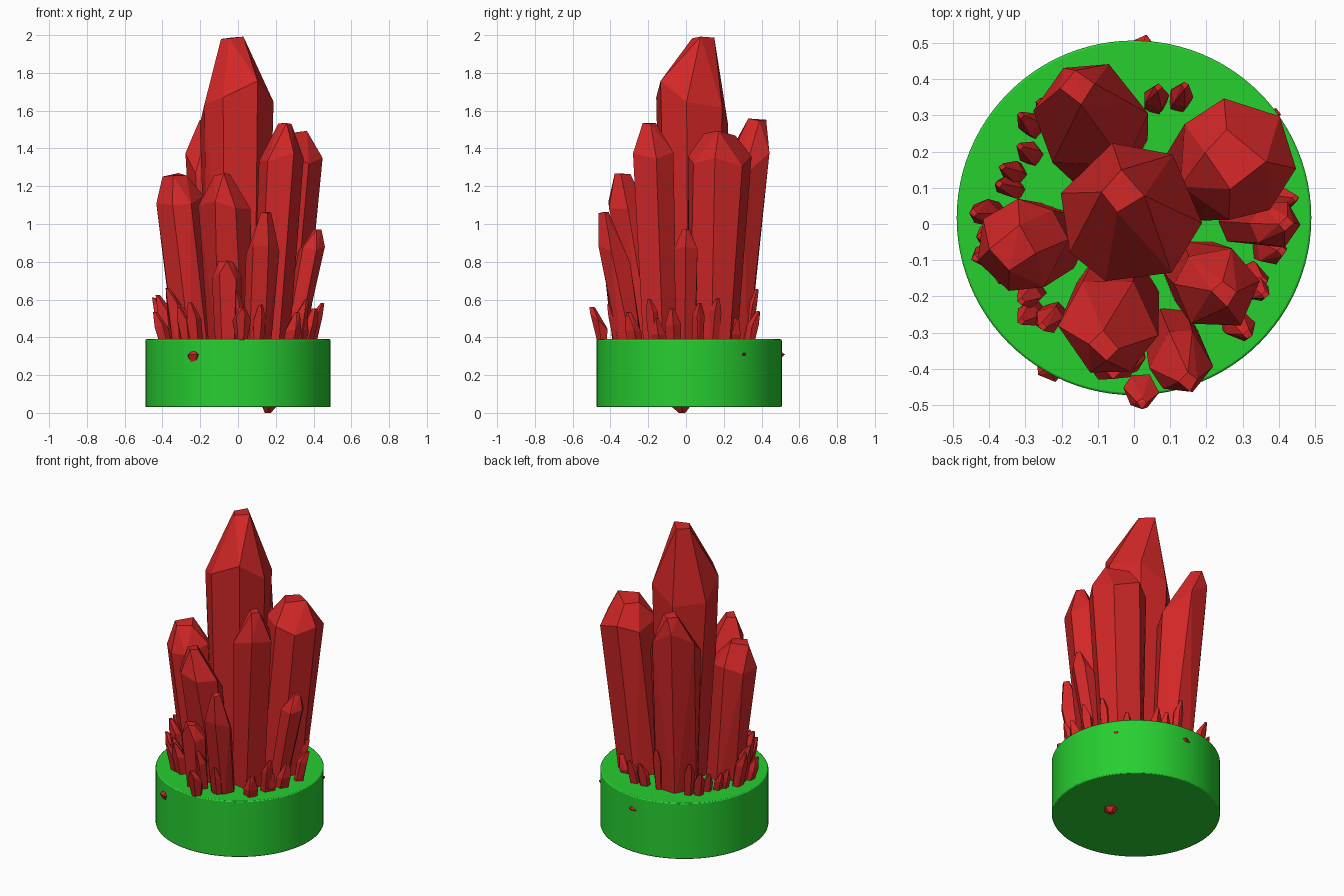
import bpy, bmesh, math, random
from mathutils import Vector

random.seed(7)

cube = bpy.data.objects.get("Cube")
if cube:
    bpy.data.objects.remove(cube)


def material(name, red, green, blue):
    mat = bpy.data.materials.new(name)
    mat.use_nodes = True
    colour = (red, green, blue, 1)
    mat.diffuse_color = colour
    mat.node_tree.nodes["Principled BSDF"].inputs["Base Color"].default_value = colour
    return mat


crystal_red = material("crystal red", red=0.65, green=0.02, blue=0.02)
base_green = material("base green", red=0.02, green=0.62, blue=0.03)


def ring(bm, centre, radius, sides, slope, wobble):
    """Slightly irregular ring of vertices, rising along the slope vector."""
    for i in range(sides):
        angle = math.tau * (i + random.uniform(-0.2, 0.2)) / sides
        offset = Vector((math.cos(angle), math.sin(angle), 0)) * radius
        offset.z = slope.dot(offset) + radius * wobble * random.uniform(-1, 1)
        bm.verts.new(centre + offset)


def crystal(name, at, top, radius, point=1.5, bottom=0.3, foot=0.75, lean=1.08,
            taper=0.8, blunt=0.3, rise=0, sides=6):
    """Hull of foot, shoulder and tip rings; at is the shoulder, foot and lean scale it."""
    centre = Vector((*at, 0))
    up = Vector((0, 0, 1))
    outward = centre.normalized()
    level = Vector()
    bm = bmesh.new()
    ring(bm, centre * foot + up * bottom, radius * taper, sides, level, wobble=0)
    ring(bm, centre + up * (top - point * radius), radius, sides, outward * rise, wobble=0.25)
    ring(bm, centre * lean + up * top, radius * blunt, 4, level, wobble=0.2)

    # Close the rings into large flat facets
    hull = bmesh.ops.convex_hull(bm, input=bm.verts[:])
    inside = [v for v in hull["geom_interior"] if isinstance(v, bmesh.types.BMVert)]
    bmesh.ops.delete(bm, geom=inside, context="VERTS")
    bmesh.ops.dissolve_limit(bm, angle_limit=math.radians(9), verts=bm.verts[:], edges=bm.edges[:])
    bmesh.ops.recalc_face_normals(bm, faces=bm.faces[:])
    mesh = bpy.data.meshes.new(name)
    bm.to_mesh(mesh)
    bm.free()
    mesh.materials.append(crystal_red)
    bpy.context.collection.objects.link(bpy.data.objects.new(name, mesh))


def polar(degrees, distance):
    angle = math.radians(degrees)
    return math.cos(angle) * distance, math.sin(angle) * distance


def cluster(name, count, direction, spread):
    """Short crystals strewn along the rim, fanned around a direction in degrees."""
    for i in range(count):
        across = (i + random.uniform(0.2, 0.8)) / count - 0.5
        crystal(f"{name}_{i + 1}", at=polar(direction + across * spread, random.uniform(0.34, 0.42)),
                top=random.uniform(0.5, 0.66), radius=random.uniform(0.03, 0.045),
                point=2, foot=0.9, sides=5)


# Round base with a softened rim
bpy.ops.mesh.primitive_cylinder_add(vertices=96, radius=0.49, depth=0.36, location=(0, 0.017, 0.21))
base = bpy.context.object
base.name = "round_base"
base.data.materials.append(base_green)
rim = base.modifiers.new("rim", "BEVEL")
rim.width = 0.006
rim.segments = 2
rim.limit_method = "ANGLE"
bpy.ops.object.shade_smooth_by_angle(angle=math.radians(40))

# Large crystals, leaning out from the middle
crystal("central_crystal", at=(-0.01, 0.03), top=1.99, radius=0.2, point=1.8, lean=3, rise=-0.5, sides=7)
crystal("back_left_crystal", at=(-0.12, 0.29), top=1.55, radius=0.16, lean=1.3, rise=0.8)
crystal("back_right_crystal", at=(0.28, 0.18), top=1.48, radius=0.17, point=0.9, lean=1, blunt=0.5, sides=7)
crystal("left_crystal", at=(-0.31, -0.06), top=1.26, radius=0.13, point=1, blunt=0.5, sides=7)
crystal("front_left_crystal", at=(-0.07, -0.28), top=1.26, radius=0.14, foot=0.6, lean=1.2, rise=0.4)
crystal("front_right_crystal", at=(0.23, -0.18), top=1.53, radius=0.12)
crystal("front_crystal", at=(0.13, -0.38), top=1.06, radius=0.09, point=2.5, lean=1.15, rise=0.8)
crystal("right_crystal", at=(0.39, 0), top=0.97, radius=0.07, foot=0.7)
crystal("low_front_crystal", at=(-0.06, -0.36), top=0.8, radius=0.08, point=1, foot=0.9, blunt=0.5)

# Small crystals around the rim
cluster("left_small_crystal", count=12, direction=180, spread=110)
cluster("back_small_crystal", count=3, direction=80, spread=40)
cluster("right_small_crystal", count=5, direction=10, spread=80)
cluster("front_small_crystal", count=4, direction=-60, spread=100)

# Crystal hanging over the front rim
crystal("overhanging_crystal", at=(0.02, -0.46), top=0.56, radius=0.05, foot=0.95, taper=0.3, rise=0.8)

# Shards poking through the base wall and underside
shard = dict(point=0.6, foot=0.98, lean=1, taper=0.3, sides=5)
crystal("front_shard", at=polar(-120, 0.46), top=0.33, radius=0.04, bottom=0.24, **shard)
crystal("back_shard", at=polar(87, 0.48), top=0.33, radius=0.045, bottom=0.27, **shard)
crystal("right_shard", at=polar(38, 0.49), top=0.32, radius=0.02, bottom=0.28, **shard)
crystal("bottom_shard", at=(0.16, -0.02), top=0.08, radius=0.06, bottom=0, **shard)
